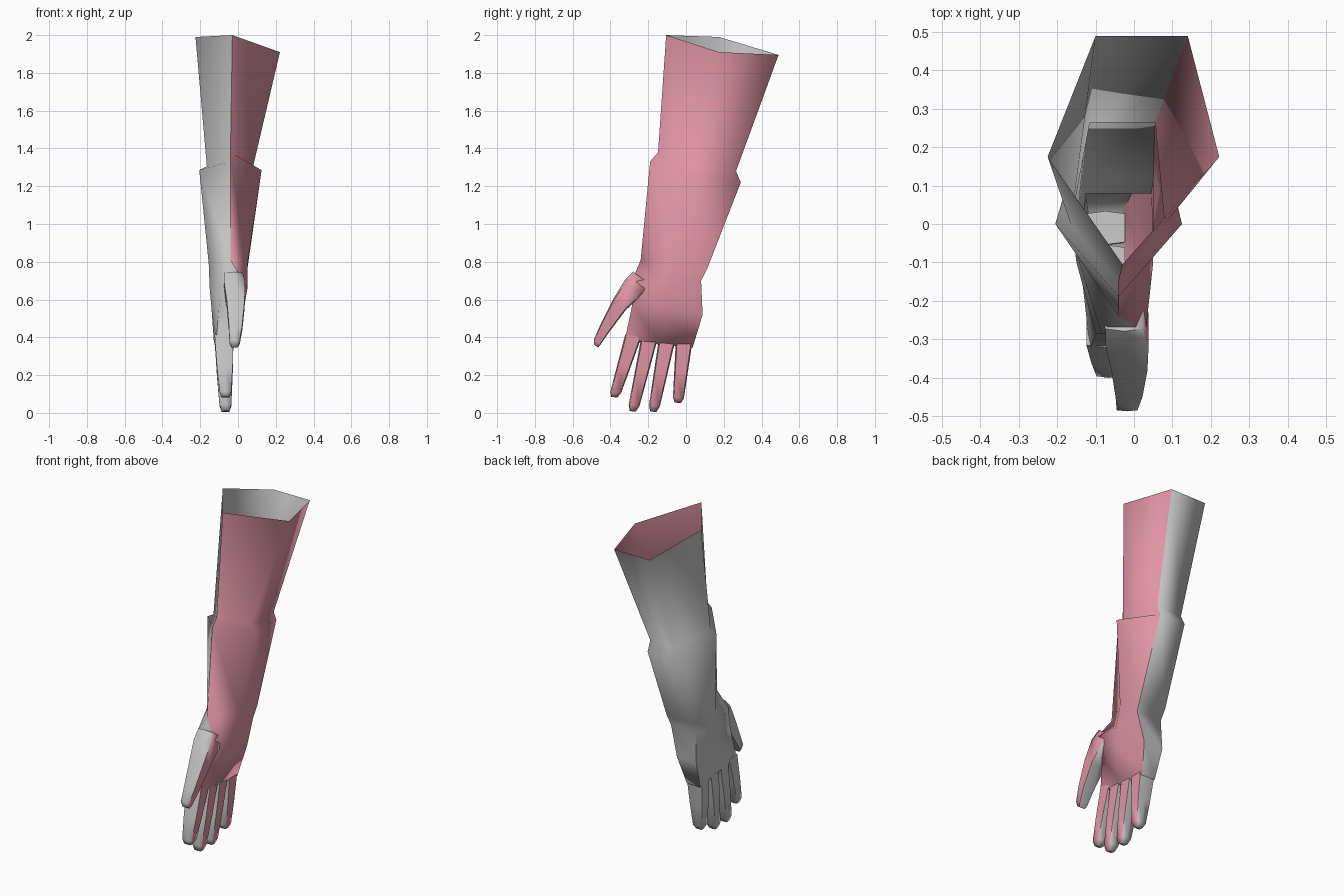
import bpy, bmesh, math

if "Cube" in bpy.data.objects:
    bpy.data.objects.remove(bpy.data.objects["Cube"])


def material(name, rgb):
    m = bpy.data.materials.new(name)
    m.diffuse_color = (*rgb, 1)
    m.use_nodes = True
    m.node_tree.nodes["Principled BSDF"].inputs["Base Color"].default_value = m.diffuse_color
    return m


GREY = material("light grey", (0.55, 0.55, 0.55))
PINK = material("soft pink", (0.75, 0.30, 0.38))


def loft(name, rings, pink_rule, close_start=False, angle=80):
    """Join equal rings of points with quads, cap the end and colour the faces."""
    bm = bmesh.new()
    rows = [[bm.verts.new(p) for p in ring] for ring in rings]
    n = len(rows[0])
    for a, b in zip(rows, rows[1:]):
        for i in range(n):
            j = (i + 1) % n
            f = bm.faces.new((a[i], a[j], b[j], b[i]))
            f.normal_update()
            f.material_index = 1 if pink_rule(i) else 0
    bm.faces.new(rows[-1])
    if close_start:
        bm.faces.new(rows[0])
    bmesh.ops.remove_doubles(bm, verts=bm.verts, dist=0.0005)
    bmesh.ops.recalc_face_normals(bm, faces=bm.faces)
    me = bpy.data.meshes.new(name)
    bm.to_mesh(me)
    bm.free()
    me.materials.append(GREY)
    me.materials.append(PINK)
    ob = bpy.data.objects.new(name, me)
    bpy.context.collection.objects.link(ob)
    bpy.ops.object.select_all(action='DESELECT')
    ob.select_set(True)
    bpy.context.view_layer.objects.active = ob
    bpy.ops.object.shade_smooth_by_angle(angle=math.radians(angle))
    return ob


# Sleeve, cuff and palm: front, side and back stations (left x, right x, y, z)
stations = [
    ((-.03, -.03, -.105, 2.0), (-.225, .222, .175, 1.91), (-.10, .14, .49, 1.895)),    # sleeve mouth
    ((-.04, -.04, -.148, 1.38), (-.165, .08, .0, 1.305), (-.115, .055, .265, 1.28)),   # cuff inner rim
    ((-.04, -.04, -.19, 1.33), (-.205, .125, .0, 1.285), (-.12, .055, .29, 1.22)),     # cuff outer rim
    ((-.04, -.04, -.24, .81), (-.155, .05, -.06, .79), (-.13, .05, .113, .765)),       # wrist
    ((-.085, .03, -.285, .70), (-.15, .05, -.10, .66), (-.125, .045, .08, .70)),       # thumb root
    ((-.10, -.01, -.285, .57), (-.14, .03, -.10, .55), (-.13, .0, .088, .52)),         # mid palm
    ((-.115, -.03, -.325, .38), (-.128, -.02, -.145, .38), (-.12, -.03, .035, .345)),  # knuckles
]
arm_rings = []
for f, s, b in stations:
    arm_rings.append([[f[0], f[2], f[3]], [f[1], f[2], f[3]], [s[1], s[2], s[3]],
                      [b[1], b[2], b[3]], [b[0], b[2], b[3]], [s[0], s[2], s[3]]])
arm_rings[0][5][2] = 1.99   # the outer side of the mouth is higher
loft("sleeve_and_palm", arm_rings, lambda i: i in (1, 2))


def digit(name, sections, slope):
    """Flattened six-sided tube; sections hold x, y, z, half width, half thickness."""
    c, s = math.cos(slope), -math.sin(slope)
    outline = [(-.85, -1), (-1, 0), (-.85, 1), (.85, 1), (1, 0), (.85, -1)]
    rings = [[(x + t * v, y + w * u * c, z + w * u * s) for u, v in outline]
             for x, y, z, w, t in sections]
    loft(name, rings, lambda i: i == 2, close_start=True)


# Four fingers: root y, root z, tip y, tip z
fingers = {
    "index_finger": (-.278, .41, -.380, .083),
    "middle_finger": (-.190, .41, -.282, .008),
    "ring_finger": (-.098, .40, -.173, .006),
    "little_finger": (-.010, .38, -.043, .053),
}
for name, (y0, z0, y1, z1) in fingers.items():
    sections = []
    for k, w, t in ((0, .044, .050), (.5, .036, .042), (.92, .029, .031), (1, .016, .020)):
        sections.append((-.074 + .008 * k, y0 + (y1 - y0) * k, z0 + (z1 - z0) * k, w, t))
    digit(name, sections, 0.1)

# Thumb
digit("thumb", [
    (-.025, -.235, .715, .055, .050),
    (-.018, -.275, .665, .062, .056),
    (-.012, -.352, .573, .044, .047),
    (-.013, -.430, .447, .030, .035),
    (-.018, -.470, .375, .022, .027),
    (-.018, -.476, .354, .014, .018),
], 0.63)
